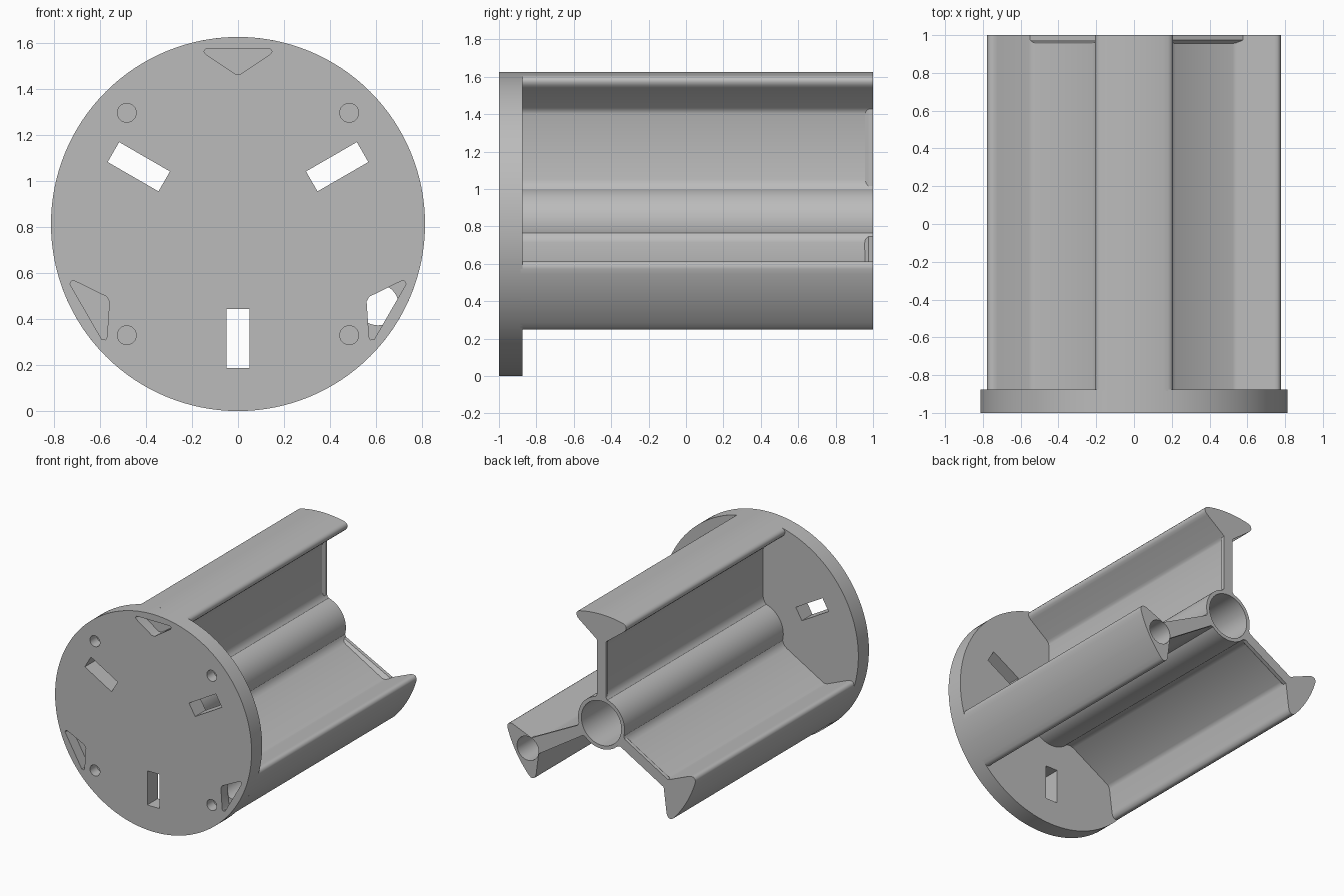
import bpy, bmesh
from math import sin, cos, pi, radians, sqrt

cube = bpy.data.objects.get("Cube")
if cube:
    bpy.data.objects.remove(cube, do_unlink=True)

R = 0.8125               # flange radius and axis height
FRONT, PLATE, BACK = -1.0, -0.875, 1.0
ARMS = {"top": 90, "right": 210, "left": 330}

grey = bpy.data.materials.new("plain grey")
grey.use_nodes = True
grey.diffuse_color = (0.5, 0.5, 0.5, 1)
grey.node_tree.nodes["Principled BSDF"].inputs["Base Color"].default_value = (0.5, 0.5, 0.5, 1)


def loft(name, sections, angle=90):
    """Join (y, outline) sections; outline points are (across, out from axis)."""
    a = radians(angle)
    bm = bmesh.new()
    rings = [[bm.verts.new((d * cos(a) + t * sin(a), y, R + d * sin(a) - t * cos(a)))
              for t, d in pts] for y, pts in sections]
    bm.faces.new(rings[0])
    bm.faces.new(rings[-1])
    n = len(rings[0])
    for r, s in zip(rings, rings[1:]):
        for i in range(n):
            j = (i + 1) % n
            bm.faces.new((r[i], r[j], s[j], s[i]))
    bmesh.ops.recalc_face_normals(bm, faces=bm.faces)
    mesh = bpy.data.meshes.new(name)
    bm.to_mesh(mesh)
    bm.free()
    mesh.materials.append(grey)
    ob = bpy.data.objects.new(name, mesh)
    bpy.context.collection.objects.link(ob)
    return ob


def prism(name, pts, y0, y1, angle=90):
    return loft(name, [(y0, pts), (y1, pts)], angle)


def circle(r, t=0, d=0, n=64):
    return [(t + r * cos(2 * pi * i / n), d + r * sin(2 * pi * i / n)) for i in range(n)]


def mirrored(half):
    return half + [(-t, d) for t, d in reversed(half)]


def activate(ob):
    bpy.ops.object.select_all(action='DESELECT')
    ob.select_set(True)
    bpy.context.view_layer.objects.active = ob


def cut(ob, cutter):
    cutter.hide_render = True
    m = ob.modifiers.new("cut", 'BOOLEAN')
    m.operation, m.solver, m.object = 'DIFFERENCE', 'EXACT', cutter
    activate(ob)
    bpy.ops.object.modifier_apply(modifier=m.name)
    bpy.data.objects.remove(cutter, do_unlink=True)


# Round flange with through slots, blind triangles and blind screw holes
flange = prism("flange", circle(R, n=128), FRONT, PLATE)
slot = mirrored([(0.05, 0.37), (0.05, 0.625)])
triangle = mirrored([(0.012, 0.652), (0.14, 0.738), (0.148, 0.75), (0.138, 0.763)])
for angle in ARMS.values():
    cut(flange, prism("slot_cutter", slot, -1.1, -0.8, angle + 180))
    cut(flange, prism("triangle_cutter", triangle, -1.1, -0.92, angle))
for x in (-0.483, 0.483):
    for d in (-0.483, 0.483):
        cut(flange, prism("screw_cutter", circle(0.041, x, d, 32), -1.1, -0.92))

# Central tube, open at the back
hub = prism("hub_tube", circle(0.192), PLATE - 0.01, BACK)
cut(hub, prism("bore_cutter", circle(0.165), PLATE, 1.1))

# Web and flared outer cap, as one half outline that is mirrored
half_arm = [(0.065, 0.17), (0.042, 0.195), (0.03, 0.215), (0.025, 0.24),
            (0.025, 0.59), (0.03, 0.605), (0.042, 0.62),
            (0.185, 0.729), (0.198, 0.742), (0.206, 0.758), (0.205, 0.772), (0.196, 0.785)]
half_arm += [(t, sqrt(R * R - t * t)) for t in (0.18, 0.15, 0.12, 0.09, 0.06, 0.03, 0.005)]
parts = [flange, hub]


def lip_outline(inner, outer):
    return mirrored([(inner, 0.172), (outer, 0.632)])


for side, angle in ARMS.items():
    arm = prism(side + "_arm", mirrored(half_arm), PLATE - 0.01, BACK, angle)
    # Thicker lip along the back end of the web
    wide = 0.06 if side == "left" else 0.037
    lip = loft(side + "_web_lip", [(0.955, lip_outline(0.024, 0.024)),
                                   (0.975, lip_outline(0.037, wide)),
                                   (BACK, lip_outline(0.037, wide))], angle)
    parts += [arm, lip]
    # One cap carries a long round channel that opens into its triangle
    if side == "left":
        for ob in (arm, lip, flange):
            cut(ob, prism("channel_cutter", circle(0.089, 0, 0.702), -0.921, 1.1, angle))

for ob in parts:
    activate(ob)
    bpy.ops.object.shade_smooth_by_angle(angle=radians(32))
